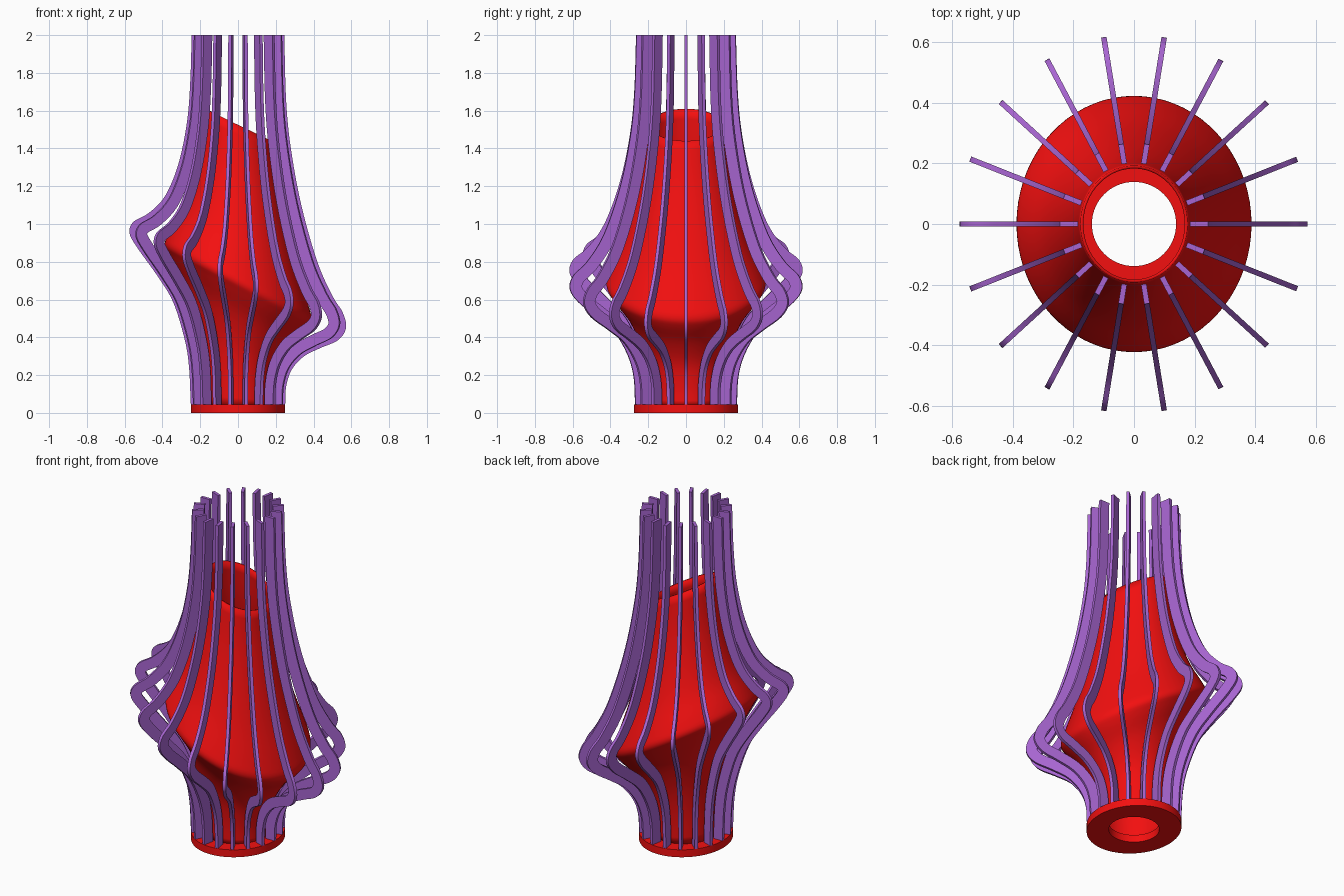
import bpy, bmesh, math
from mathutils import Vector

if "Cube" in bpy.data.objects:
    bpy.data.objects.remove(bpy.data.objects["Cube"])

SY = 1.09  # oval plan: y is slightly longer than x


def material(name, rgb):
    m = bpy.data.materials.new(name)
    m.diffuse_color = (*rgb, 1)
    m.use_nodes = True
    m.node_tree.nodes["Principled BSDF"].inputs["Base Color"].default_value = m.diffuse_color
    return m


RED = material("red", (0.9, 0.005, 0.005))
PURPLE = material("purple", (0.39, 0.13, 0.64))


def smooth_path(pts, n=6):
    # Catmull-Rom through the control points
    p = [Vector(q) for q in pts]
    p = [2 * p[0] - p[1]] + p + [2 * p[-1] - p[-2]]
    out = []
    for i in range(1, len(p) - 2):
        a, b, c, d = p[i - 1:i + 3]
        for k in range(n):
            t = k / n
            out.append(0.5 * (2 * b + (c - a) * t + (2 * a - 5 * b + 4 * c - d) * t * t
                              + (3 * b - a - 3 * c + d) * t ** 3))
    return out + [p[-2]]


def blend(right, left, ang):
    # profile at an angle, between the low (+x) and high (-x) side
    w = (1 - math.cos(ang)) / 2
    return [Vector(a).lerp(Vector(b), w) for a, b in zip(right, left)]


def make(name, verts, faces, mat):
    me = bpy.data.meshes.new(name)
    me.from_pydata(verts, [], faces)
    bm = bmesh.new()
    bm.from_mesh(me)
    bmesh.ops.recalc_face_normals(bm, faces=bm.faces)
    bm.to_mesh(me)
    bm.free()
    me.materials.append(mat)
    ob = bpy.data.objects.new(name, me)
    bpy.context.collection.objects.link(ob)
    bpy.context.view_layer.objects.active = ob
    ob.select_set(True)
    bpy.ops.object.shade_smooth_by_angle(angle=math.radians(35))
    ob.select_set(False)
    return ob


# base ring: oval outside, round hole
N = 72
verts, faces = [], []
for i in range(N):
    a = 2 * math.pi * i / N
    c, s = math.cos(a), math.sin(a)
    for rx, ry, z in ((.25, .275, 0), (.25, .275, .045), (.139, .139, .045), (.139, .139, 0)):
        verts.append((rx * c, ry * s, z))
    j = (i + 1) % N
    faces += [(4 * i + k, 4 * j + k, 4 * j + (k + 1) % 4, 4 * i + (k + 1) % 4) for k in range(4)]
make("base_ring", verts, faces, RED)

# inner shell: tilted vase, open at the top
shell_r = [(.178, .04), (.183, .14), (.21, .26), (.28, .37), (.36, .45), (.388, .5),
           (.37, .58), (.31, .78), (.25, 1.02), (.205, 1.24), (.177, 1.44)]
shell_l = [(.178, .04), (.193, .25), (.225, .45), (.285, .67), (.36, .83), (.388, .89),
           (.365, .95), (.295, 1.07), (.24, 1.22), (.2, 1.4), (.177, 1.61)]
verts, faces = [], []
for i in range(N):
    a = 2 * math.pi * i / N
    path = smooth_path(blend(shell_r, shell_l, a), 4)
    m = len(path)
    verts += [(p.x * math.cos(a), p.x * SY * math.sin(a), p.y) for p in path]
    j = (i + 1) % N
    faces += [(i * m + k, j * m + k, j * m + k + 1, i * m + k + 1) for k in range(m - 1)]
shell = make("inner_shell", verts, faces, RED)
mod = shell.modifiers.new("thickness", "SOLIDIFY")
mod.thickness = 0.01

# ribs: flat bent strips, outer edge given, inner edge offset inward
rib_r = [(.25, .045), (.255, .14), (.285, .23), (.35, .30), (.44, .345), (.53, .385), (.572, .45),
         (.555, .53), (.50, .62), (.42, .8), (.335, 1.1), (.28, 1.4), (.255, 1.65), (.245, 2)]
rib_l = [(.25, .045), (.26, .25), (.285, .4), (.345, .59), (.43, .73), (.53, .87), (.574, .95),
         (.555, 1.01), (.47, 1.06), (.385, 1.15), (.315, 1.32), (.27, 1.54), (.253, 1.75), (.245, 2)]
DEPTH, HALF = .06, .009


def rib(index, ang):
    outer = smooth_path(blend(rib_r, rib_l, ang), 6)
    m = len(outer)
    rad = Vector((math.cos(ang), math.sin(ang) * SY, 0))
    side = Vector((-rad.y, rad.x, 0)).normalized() * HALF
    verts, faces = [], []
    for i, p in enumerate(outer):
        t = (outer[min(i + 3, m - 1)] - outer[max(i - 3, 0)]).normalized()
        if i in (0, m - 1):
            t = Vector((0, 1))
        q = p + Vector((-t.y, t.x)) * DEPTH
        po, pi = rad * p.x, rad * q.x
        po.z, pi.z = p.y, q.y
        verts += [po + side, po - side, pi - side, pi + side]
        if i:
            b = 4 * i
            faces += [(b - 4 + k, b - 4 + (k + 1) % 4, b + (k + 1) % 4, b + k) for k in range(4)]
    faces += [(0, 1, 2, 3), tuple(range(4 * m - 4, 4 * m))]
    make(f"rib_{index:02d}", verts, faces, PURPLE)


for i in range(18):
    rib(i + 1, math.radians(20 * i))
